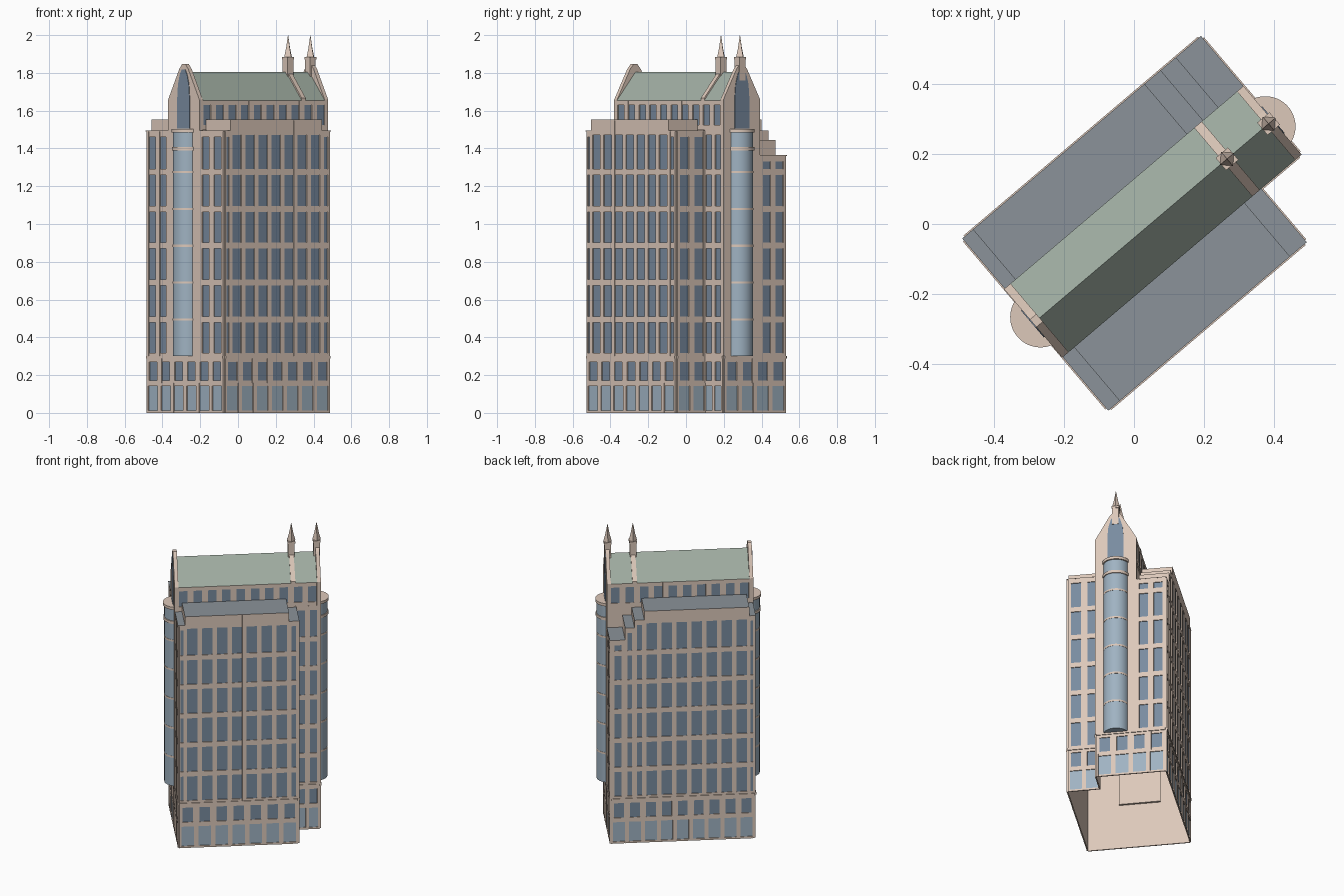
import bpy, bmesh, math
from mathutils import Vector

if "Cube" in bpy.data.objects:
    bpy.data.objects.remove(bpy.data.objects["Cube"])

ANGLE = math.radians(40.3)      # the tower stands turned on its plot
D = 0.008                       # relief of piers and bands


def material(name, rgb):
    m = bpy.data.materials.new(name)
    m.diffuse_color = (*rgb, 1)
    m.use_nodes = True
    m.node_tree.nodes["Principled BSDF"].inputs["Base Color"].default_value = m.diffuse_color
    return m


STONE = material("stone", (0.72, 0.58, 0.49))
GLASS = material("dark_glass", (0.19, 0.26, 0.35))
PALE = material("pale_glass", (0.35, 0.45, 0.54))
GREEN = material("green_roof", (0.36, 0.43, 0.37))
GREY = material("flat_roof", (0.26, 0.29, 0.32))


def finish(name, bm, *mats, recalc=True):
    if recalc:
        bmesh.ops.recalc_face_normals(bm, faces=bm.faces)
    if len(mats) > 1:           # upward faces take the second material
        bm.normal_update()
        for f in bm.faces:
            f.material_index = int(f.normal.z > 0.9)
    me = bpy.data.meshes.new(name)
    bm.to_mesh(me)
    bm.free()
    ob = bpy.data.objects.new(name, me)
    bpy.context.collection.objects.link(ob)
    for m in mats:
        me.materials.append(m)
    ob.rotation_euler.z = ANGLE
    return ob


def prism(bm, pts, vec, start=True, end=True, skip_last=False):
    a = [bm.verts.new(p) for p in pts]
    b = [bm.verts.new(Vector(p) + Vector(vec)) for p in pts]
    n = len(pts)
    for i in range(n - int(skip_last)):
        j = (i + 1) % n
        bm.faces.new((a[i], a[j], b[j], b[i]))
    if start:
        bm.faces.new(a[::-1])
    if end:
        bm.faces.new(b)


def facade(name, a, b, bands, cols, glass=GLASS, pier=0.3):
    """Glass sheet with piers and bands on the wall a-b; outside lies right of a->b."""
    a, b = Vector((*a, 0)), Vector((*b, 0))
    t = (b - a).normalized()
    n = Vector((t.y, -t.x, 0))
    length = (b - a).length
    z0, z1 = bands[0][0], bands[-1][1]
    up = Vector((0, 0, 1))
    bm = bmesh.new()
    p, q = a + n * 0.002, b + n * 0.002
    bm.faces.new([bm.verts.new(v) for v in (p + up * z0, q + up * z0, q + up * z1, p + up * z1)])
    finish(name + "_glass", bm, glass, recalc=False)
    bm = bmesh.new()

    def slab(s0, s1, lo, hi, d):
        p, q = a + t * s0, a + t * s1
        prism(bm, [p + up * lo, q + up * lo, q + up * hi, p + up * hi], n * d)

    pitch = length / cols
    w = pitch * pier / 2
    for i in range(cols + 1):
        slab(max(0, i * pitch - w), min(length, i * pitch + w), z0, z1, D)
    for lo, hi in bands:
        slab(0, length, lo, hi, D * 0.9)
    finish(name + "_piers", bm, STONE)


def tower_bands(top):
    levels = [0.3 + 0.195 * k for k in range(6)]
    return ([(0.3, 0.316)] + [(z - 0.016, z + 0.016) for z in levels[1:] if z < top - 0.06]
            + [(min(1.47, top - 0.03), top)])


# Lower shaft: one open L-shaped wall loop
U0, U1, U2, V0, V1, V2, V3 = -0.392, 0.334, 0.484, -0.35, -0.15, 0.09, 0.277
foot = [(U0, V0), (U1, V0), (U1, V1), (U2, V1), (U2, V3), (U0, V3)]
bm = bmesh.new()
prism(bm, [(*p, 0) for p in foot], (0, 0, 1.36), False, False)
finish("shaft_walls", bm, STONE)

# Stepped wings above the shaft
front_steps = [(U0, -0.357, 1.49), (-0.357, 0.279, 1.548), (0.279, U1, 1.49)]
back_steps = [(U0, -0.36, 1.49), (-0.36, 0.281, 1.548), (0.281, 0.341, 1.49),
              (0.341, 0.398, 1.44), (0.398, U2, 1.36)]
for name, steps, v_out, v_in in (("front_wing", front_steps, V0, V1 - D), ("back_wing", back_steps, V3, V2 + D)):
    prof = [(U0, v_out, 1.355)]
    for lo, hi, z in steps:
        prof += [(lo, v_out, z), (hi, v_out, z)]
    prof.append((steps[-1][1], v_out, 1.355))
    bm = bmesh.new()
    prism(bm, prof, (0, v_in - v_out, 0), True, False, skip_last=True)
    finish(name, bm, STONE, GREY)
    # flat coping that reaches over the piers
    bm = bmesh.new()
    d = D if v_out > 0 else -D
    for lo, hi, z in steps:
        lo2, hi2 = (lo - D if lo == U0 else lo), (hi + D if hi in (U1, U2) else hi)
        q = [(lo2, v_in), (hi2, v_in), (hi2, v_out + d), (lo2, v_out + d)]
        prism(bm, [(*p, z) for p in q], (0, 0, 0.004))
    finish(name + "_roofs", bm, STONE, GREY)

# Upper core
bm = bmesh.new()
prism(bm, [(U0, V1, 1.355), (U2, V1, 1.355), (U2, V2, 1.355), (U0, V2, 1.355)], (0, 0, 0.3), False, False)
finish("core_walls", bm, STONE)

# Long facades, one bay group per step
for i, (lo, hi, z) in enumerate(front_steps):
    facade(f"front_bay_{i}", (lo, V0), (hi, V0), tower_bands(z), 7 if hi - lo > 0.3 else 1,
           pier=0.3 if hi - lo > 0.3 else 0.5)
for i, (lo, hi, z) in enumerate(back_steps):
    facade(f"back_bay_{i}", (hi, V3), (lo, V3), tower_bands(z), 7 if hi - lo > 0.3 else 1,
           pier=0.3 if hi - lo > 0.3 else 0.5)

# End facades
facade("left_end_front", (U0, V1 - D), (U0, V0), tower_bands(1.49), 2, pier=0.4)
facade("left_end_back", (U0, V3), (U0, V2 + D), tower_bands(1.49), 2, pier=0.4)
facade("right_end_front", (U1, V0), (U1, V1), tower_bands(1.49), 2, pier=0.4)
facade("right_end_back", (U2, V2 + D), (U2, V3), tower_bands(1.36), 2, pier=0.4)
facade("core_corner", (U1, V1), (U2, V1), tower_bands(1.5), 2, pier=0.4)

# Clerestory under the roof
clere = [(1.5, 1.525), (1.63, 1.655)]
facade("front_clerestory", (U0, V1), (U2, V1), clere, 10, pier=0.4)
facade("back_clerestory", (U2, V2), (U0, V2), clere, 10, pier=0.4)

# Two-storey base and its ledge
for i, cols in enumerate((7, 2, 2, 4, 9, 6)):
    a, b = foot[i], foot[(i + 1) % 6]
    facade(f"base_lower_{i}", a, b, [(0, 0.012), (0.143, 0.157)], cols, PALE, pier=0.25)
    facade(f"base_upper_{i}", a, b, [(0.157, 0.172), (0.27, 0.3)], cols, pier=0.38)
    t = (Vector(b) - Vector(a)).normalized()
    n = Vector((t.y, -t.x)) * 0.012
    bm = bmesh.new()
    quad = [Vector(a), Vector(b), Vector(b) + n, Vector(a) + n]
    prism(bm, [(*p, 0.288) for p in quad], (0, 0, 0.014))
    finish(f"base_ledge_{i}", bm, STONE)

# Pitched roof
VC, EAVE, RIDGE, HALF = -0.03, 1.655, 1.805, 0.128
bm = bmesh.new()
prism(bm, [(-0.385, VC - HALF, EAVE), (-0.385, VC, RIDGE), (-0.385, VC + HALF, EAVE)], (0.86, 0, 0))
finish("pitched_roof", bm, GREEN)

# Raised rib across the roof
bm = bmesh.new()
prism(bm, [(0.308, VC + s * HALF, EAVE + h) for s, h in ((-1, 0), (-1, 0.012), (1, 0.012), (1, 0))][:2]
      + [(0.308, VC, RIDGE + 0.014)]
      + [(0.308, VC + HALF, EAVE + 0.012), (0.308, VC + HALF, EAVE)], (0.028, 0, 0))
finish("roof_rib", bm, STONE)

# Gable ends, arched windows and rounded bays at both ends
half = [(HALF, 0.3), (HALF, 1.658), (0.037, 1.82), (0.014, 1.846)]
arch = [(0.05, 1.505), (0.05, 1.67), (0.044, 1.74), (0.03, 1.79), (0.014, 1.818)]


def mirrored(pts):
    return pts + [(-d, z) for d, z in reversed(pts)]


def bay_part(name, end, s, r, z0, z1, mat):
    c, w = end - s * 0.027, end
    lim = math.acos(0.027 / r)
    pts = [(c + s * r * math.cos(t), VC + r * math.sin(t), z0)
           for t in (lim * (k / 12 - 1) for k in range(25))]
    bm = bmesh.new()
    prism(bm, pts, (0, 0, z1 - z0), skip_last=True)
    ob = finish(name, bm, mat)
    bpy.context.view_layer.objects.active = ob
    bpy.ops.object.select_all(action='DESELECT')
    ob.select_set(True)
    bpy.ops.object.shade_smooth_by_angle(angle=math.radians(30))


for side, s, end in (("left", -1, U0 - 0.01), ("right", 1, U2 + 0.008)):
    bm = bmesh.new()
    prism(bm, [(end, VC + d, z) for d, z in mirrored(half)], (-s * 0.024, 0, 0))
    finish(side + "_gable", bm, STONE)
    bm = bmesh.new()
    prism(bm, [(end, VC + d, z) for d, z in mirrored(arch)], (s * 0.003, 0, 0))
    finish(side + "_gable_window", bm, GLASS)
    bay_part(side + "_bay", end, s, 0.078, 0.3, 1.49, PALE)
    bay_part(side + "_bay_cap", end, s, 0.086, 1.485, 1.503, STONE)
    bay_part(side + "_bay_collar", end, s, 0.084, 1.39, 1.408, STONE)
    for k in range(1, 6):
        z = 0.3 + 0.195 * k
        bay_part(f"{side}_bay_ring_{k}", end, s, 0.0795, z - 0.006, z + 0.006, STONE)

# Pinnacles on the ridge
for name, u in (("inner_pinnacle", 0.322), ("end_pinnacle", 0.477)):
    bm = bmesh.new()
    for w, z0, z1 in ((0.02, 1.76, 1.875), (0.023, 1.872, 1.885)):
        prism(bm, [(u + i * w, VC + j * w, z0) for i, j in ((-1, -1), (1, -1), (1, 1), (-1, 1))], (0, 0, z1 - z0))
    rings = []
    for r, z in ((0.026, 1.885), (0.014, 1.93), (0.001, 1.999)):
        rings.append([bm.verts.new((u + r * math.cos(k * math.pi / 2), VC + r * math.sin(k * math.pi / 2), z))
                      for k in range(4)])
    for lo, hi in zip(rings, rings[1:]):
        for k in range(4):
            bm.faces.new((lo[k], lo[(k + 1) % 4], hi[(k + 1) % 4], hi[k]))
    bm.faces.new(rings[-1])
    finish(name, bm, STONE)
